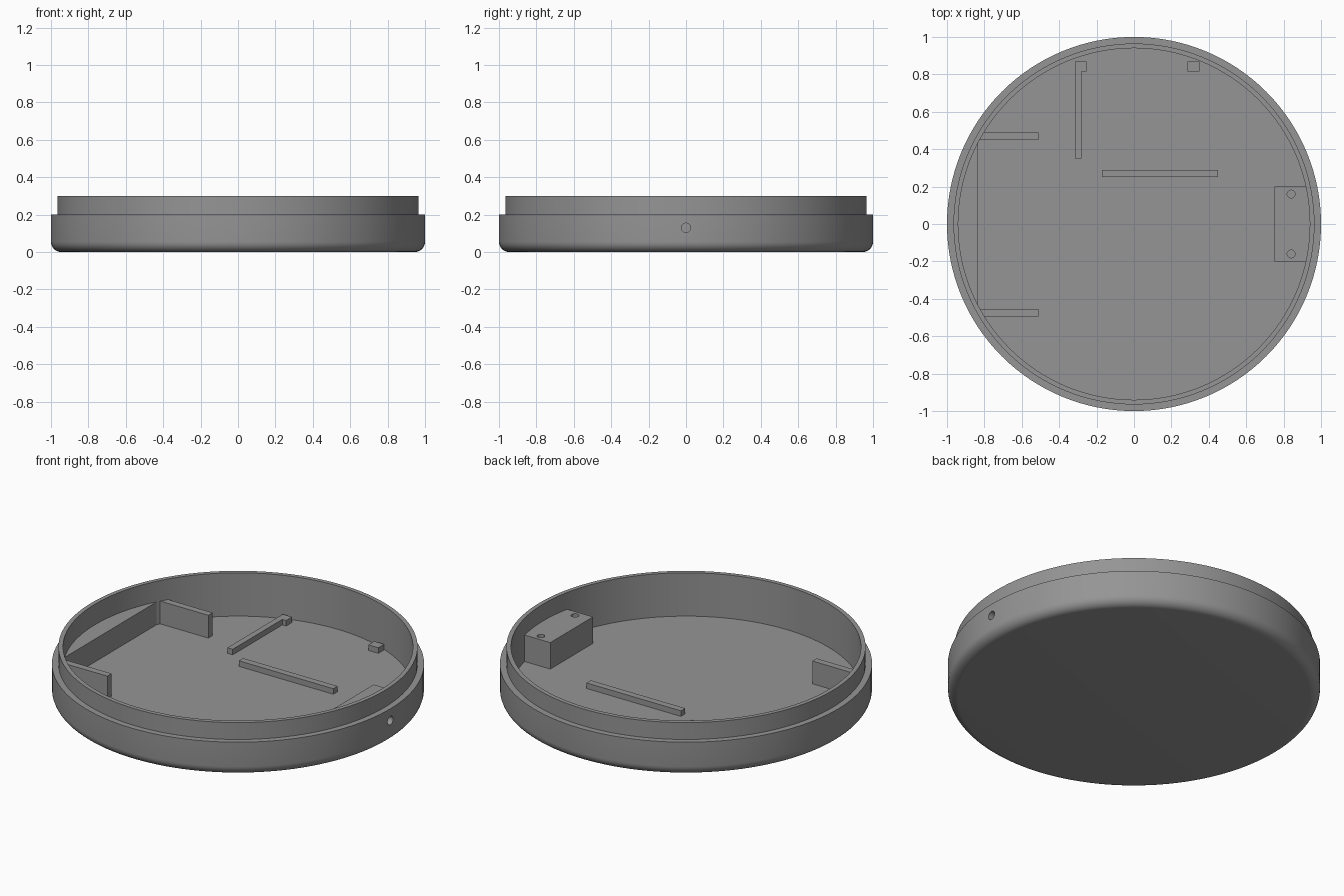
import bpy, bmesh, math
from mathutils import Vector, Matrix

if "Cube" in bpy.data.objects:
    bpy.data.objects.remove(bpy.data.objects["Cube"])

FLOOR = 0.043    # height of the inside floor
WALL = 0.94      # inside radius
SINK = 0.02      # base height of parts set into the floor
HIDE = 0.945     # radius at which parts end inside the wall

grey = bpy.data.materials.new("grey plastic")
grey.diffuse_color = (0.30, 0.30, 0.30, 1)
grey.use_nodes = True
grey.node_tree.nodes["Principled BSDF"].inputs["Base Color"].default_value = grey.diffuse_color


def finish(name, bm):
    bmesh.ops.recalc_face_normals(bm, faces=bm.faces)
    me = bpy.data.meshes.new(name)
    bm.to_mesh(me)
    bm.free()
    me.materials.append(grey)
    ob = bpy.data.objects.new(name, me)
    bpy.context.collection.objects.link(ob)
    return ob


def lathe(name, profile, steps=128):
    """Spin an (r, z) profile around the z axis."""
    bm = bmesh.new()
    verts = [bm.verts.new((r, 0, z)) for r, z in profile]
    edges = [bm.edges.new(p) for p in zip(verts, verts[1:])]
    bmesh.ops.spin(bm, geom=verts + edges, cent=(0, 0, 0), axis=(0, 0, 1),
                   angle=2 * math.pi, steps=steps, use_merge=True)
    bmesh.ops.remove_doubles(bm, verts=bm.verts, dist=1e-5)
    return finish(name, bm)


def prism(name, outline, top, bottom=SINK):
    """Extrude an (x, y) outline upwards."""
    bm = bmesh.new()
    face = bm.faces.new([bm.verts.new((x, y, bottom)) for x, y in outline])
    up = bmesh.ops.extrude_face_region(bm, geom=[face])["geom"]
    bmesh.ops.translate(bm, vec=(0, 0, top - bottom),
                        verts=[v for v in up if isinstance(v, bmesh.types.BMVert)])
    return finish(name, bm)


def rect(x0, x1, y0, y1):
    return [(x0, y0), (x1, y0), (x1, y1), (x0, y1)]


def wall_arc(y0, y1, side, n=24):
    """Points along the round wall from y0 to y1 on the given x side."""
    ys = [y0 + (y1 - y0) * i / n for i in range(n + 1)]
    return [(side * math.sqrt(HIDE ** 2 - y * y), y) for y in ys]


def cutter(name, centre, radius, depth, matrix=Matrix()):
    bm = bmesh.new()
    bmesh.ops.create_cone(bm, cap_ends=True, segments=32, radius1=radius, radius2=radius,
                          depth=depth, matrix=Matrix.Translation(Vector(centre)) @ matrix)
    ob = finish(name, bm)
    ob.hide_render = True
    return ob


def cut(ob, tools):
    bpy.context.view_layer.objects.active = ob
    for tool in tools:
        m = ob.modifiers.new("hole", "BOOLEAN")
        m.operation, m.solver, m.object = "DIFFERENCE", "EXACT", tool
        bpy.ops.object.modifier_apply(modifier=m.name)


# Round shell: rounded bottom edge, outer ledge, thin upper lip, flat floor
R = 0.055
fillet = [(1 - R + R * math.sin(t), R - R * math.cos(t))
          for t in [math.pi / 2 * i / 8 for i in range(9)]]
shell = lathe("shell", [(0, 0)] + fillet + [(1, 0.2), (0.965, 0.2), (0.965, 0.3),
                                            (WALL, 0.3), (WALL, FLOOR), (0, FLOOR)])

# Raised shelf filling the left edge, with two rails beside it
chord = -0.835
half = math.sqrt(HIDE ** 2 - chord ** 2)
prism("side_shelf", wall_arc(-half, half, -1), 0.178)
for name, y0, y1 in (("back_rail", 0.45, 0.49), ("front_rail", -0.495, -0.455)):
    prism(name, [(-0.51, y1), (-0.51, y0)] + wall_arc(y0, y1, -1, 4), 0.178)

# Low ribs and stop on the floor
LOW = 0.076
prism("hooked_rib", [(-0.315, 0.35), (-0.28, 0.35), (-0.28, 0.815),
                     (-0.255, 0.815), (-0.255, 0.87), (-0.315, 0.87)], LOW)
prism("stop_block", rect(0.285, 0.35, 0.815, 0.87), LOW)
prism("long_rib", rect(-0.17, 0.45, 0.25, 0.29), LOW)

# Mounting block on the right with two screw holes
block = prism("mounting_block", [(0.75, 0.2), (0.75, -0.2)] + wall_arc(-0.2, 0.2, 1), 0.2)
screws = [cutter("screw_hole_cutter", (0.84, s * 0.16, 0.17), 0.021, 0.16) for s in (-1, 1)]

# Side hole through the wall into the mounting block
side = cutter("side_hole_cutter", (0.95, 0, 0.13), 0.025, 0.2, Matrix.Rotation(math.pi / 2, 4, "Y"))
cut(shell, [side])
cut(block, screws + [side])
for tool in screws + [side]:
    bpy.data.objects.remove(tool)

# Smooth the round surfaces, keep edges sharp
bpy.ops.object.select_all(action="SELECT")
bpy.context.view_layer.objects.active = shell
bpy.ops.object.shade_smooth_by_angle(angle=math.radians(30))
